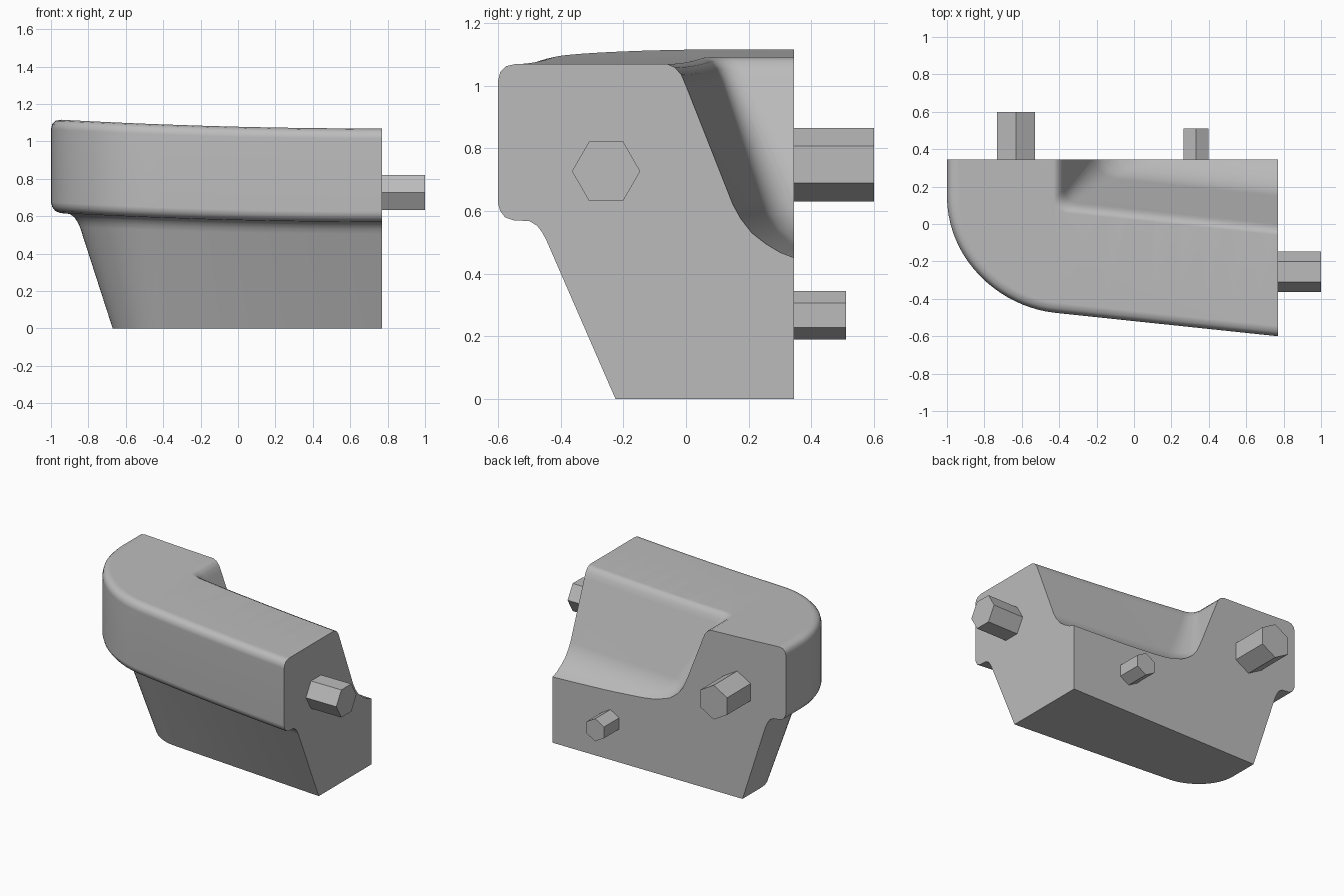
import bpy, bmesh, math
from mathutils import Vector

if "Cube" in bpy.data.objects:
    bpy.data.objects.remove(bpy.data.objects["Cube"])

grey = bpy.data.materials.new("plain grey")
grey.use_nodes = True
grey.diffuse_color = (0.5, 0.5, 0.5, 1)
grey.node_tree.nodes["Principled BSDF"].inputs["Base Color"].default_value = (0.5, 0.5, 0.5, 1)

END_X, BACK_Y, SLANT = 0.77, 0.345, -0.105


def rise(x):
    """Gentle upward sweep towards the rounded end."""
    return 0.05 * ((END_X - x) / 1.77) ** 2


def make_object(name, bm):
    bmesh.ops.recalc_face_normals(bm, faces=bm.faces)
    mesh = bpy.data.meshes.new(name)
    bm.to_mesh(mesh)
    bm.free()
    mesh.materials.append(grey)
    obj = bpy.data.objects.new(name, mesh)
    bpy.context.collection.objects.link(obj)
    return obj


def loft(name, rows, back_y):
    """Closed solid from stacked open contours, squared off at the back and end."""
    flat = lambda row: [(x, back_y, z) for x, y, z in row]
    rows = [flat(rows[0])] + rows + [flat(rows[-1])]
    bm, seen = bmesh.new(), {}

    def vert(p):
        key = tuple(round(c, 5) for c in p)
        if key not in seen:
            seen[key] = bm.verts.new(p)
        return seen[key]

    def face(points):
        verts = list(dict.fromkeys(vert(p) for p in points))
        if len(verts) > 2 and not bm.faces.get(verts):
            bm.faces.new(verts)

    for a, b in zip(rows, rows[1:]):
        for i in range(len(a) - 1):
            face([a[i], a[i + 1], b[i + 1], b[i]])
    face([r[-1] for r in rows])
    face(rows[0][::-1] + [r[0] for r in rows] + rows[-1])
    return make_object(name, bm)


def prism(name, radius, start, finish, turn):
    """Hexagonal prism between two points."""
    a, b = Vector(start), Vector(finish)
    bm = bmesh.new()
    bmesh.ops.create_cone(bm, cap_ends=True, segments=6, radius1=radius,
                          radius2=radius, depth=(b - a).length)
    rot = (b - a).to_track_quat("Z", "Y").to_matrix()
    for v in bm.verts:
        x, y, z = v.co
        c, s = math.cos(turn), math.sin(turn)
        v.co = rot @ Vector((c * x - s * y, s * x + c * y, z)) + (a + b) / 2
    return make_object(name, bm)


# Outer body: rim and tapered skirt following a rounded corner
P = [Vector(p) for p in ((-1, 0.15), (-1, -0.19), (-0.72, -0.4435), (-0.42, -0.475))]
path = [(Vector((-1, BACK_Y)), Vector((1, 0)))]
N = 20
for i in range(N + 1):
    t = i / N
    u = 1 - t
    pos = u**3 * P[0] + 3*u*u*t * P[1] + 3*u*t*t * P[2] + t**3 * P[3]
    tan = u*u * (P[1] - P[0]) + 2*u*t * (P[2] - P[1]) + t*t * (P[3] - P[2])
    path.append((pos, Vector((-tan.y, tan.x)).normalized()))
for i in range(1, 9):
    x = -0.3 + (END_X + 0.3) * i / 8
    path.append((Vector((x, -0.6 + SLANT * (x - END_X))), Vector((0, 1))))

body_profile = [(0.375, 0), (0.155, 0.505), (0.142, 0.53), (0.125, 0.553), (0.1, 0.568),
                (0.05, 0.57), (0.022, 0.58), (0.007, 0.6), (0, 0.625), (0, 1.015),
                (0.007, 1.043), (0.025, 1.062), (0.055, 1.069)]
rows = []
for d, z in body_profile:
    row = []
    for pos, normal in path:
        taper = 0.045 * (END_X - pos.x) / 1.77 if z == 0 else 0
        q = pos + normal * (d - taper)
        row.append((q.x, q.y, z + rise(q.x) * min(1, z / 0.57)))
    rows.append(row)
body = loft("body", rows, BACK_Y)

# Scooped recess behind the rim, with a filleted inner corner
recess_profile = [(0.36, 0.445), (0.3, 0.468), (0.255, 0.495), (0.21, 0.53), (0.175, 0.575),
                  (0.15, 0.62), (0, 1.0), (-0.015, 1.035), (-0.035, 1.058),
                  (-0.066, 1.072), (-0.068, 1.3)]
rows = []
for d, z in recess_profile:
    x0 = -0.37 + d
    line = lambda x: SLANT * (x - END_X) + d
    r = 0.07 + 0.5 * max(d, 0)
    c = Vector((x0, line(x0)))
    a, b = c + Vector((0, r)), Vector((x0 + r, line(x0 + r)))
    points = [Vector((x0, 0.9))]
    for i in range(11):
        t = i / 10
        points.append((1 - t)**2 * a + 2*t*(1 - t) * c + t*t * b)
    for i in range(1, 9):
        x = b.x + (0.9 - b.x) * i / 8
        points.append(Vector((x, line(x))))
    rows.append([(p.x, p.y, z + (rise(p.x) if z < 1.2 else 0)) for p in points])
recess = loft("recess_cutter", rows, 0.9)

# Hexagonal socket under the back edge
socket = prism("socket_cutter", 0.196, (-0.12, 0.35, -0.2), (-0.12, 0.35, 0.21), 0)
angle = math.atan2(*[max(socket.data.vertices, key=lambda v: v.co.y).co[k] - (-0.12, 0.35)[k]
                     for k in (0, 1)])
if abs(angle) > 0.1:
    bpy.data.objects.remove(socket)
    socket = prism("socket_cutter", 0.196, (-0.12, 0.35, -0.2), (-0.12, 0.35, 0.21), math.pi / 6)

bpy.context.view_layer.objects.active = body
for cutter in (recess, socket):
    mod = body.modifiers.new("cut", "BOOLEAN")
    mod.operation, mod.solver, mod.object = "DIFFERENCE", "EXACT", cutter
    bpy.ops.object.modifier_apply(modifier=mod.name)
    bpy.data.objects.remove(cutter)

bpy.ops.object.select_all(action="DESELECT")
body.select_set(True)
bpy.ops.object.shade_smooth_by_angle(angle=math.radians(35))
body.modifiers.new("even shading", "WEIGHTED_NORMAL").keep_sharp = True


# Hexagonal connecting pegs; corners point up or sideways
def peg(name, radius, start, finish, corner_up):
    for turn in (0, math.pi / 6):
        obj = prism(name, radius, start, finish, turn)
        top = max(v.co.z for v in obj.data.vertices) - start[2]
        if (top > radius * 0.95) == corner_up:
            return obj
        bpy.data.objects.remove(obj)


peg("end_peg", 0.109, (0.7, -0.255, 0.727), (1.0, -0.255, 0.727), False)
peg("large_back_peg", 0.1175, (-0.63, 0.3, 0.748), (-0.63, 0.6, 0.748), True)
peg("small_back_peg", 0.0775, (0.332, 0.3, 0.267), (0.332, 0.51, 0.267), True)
